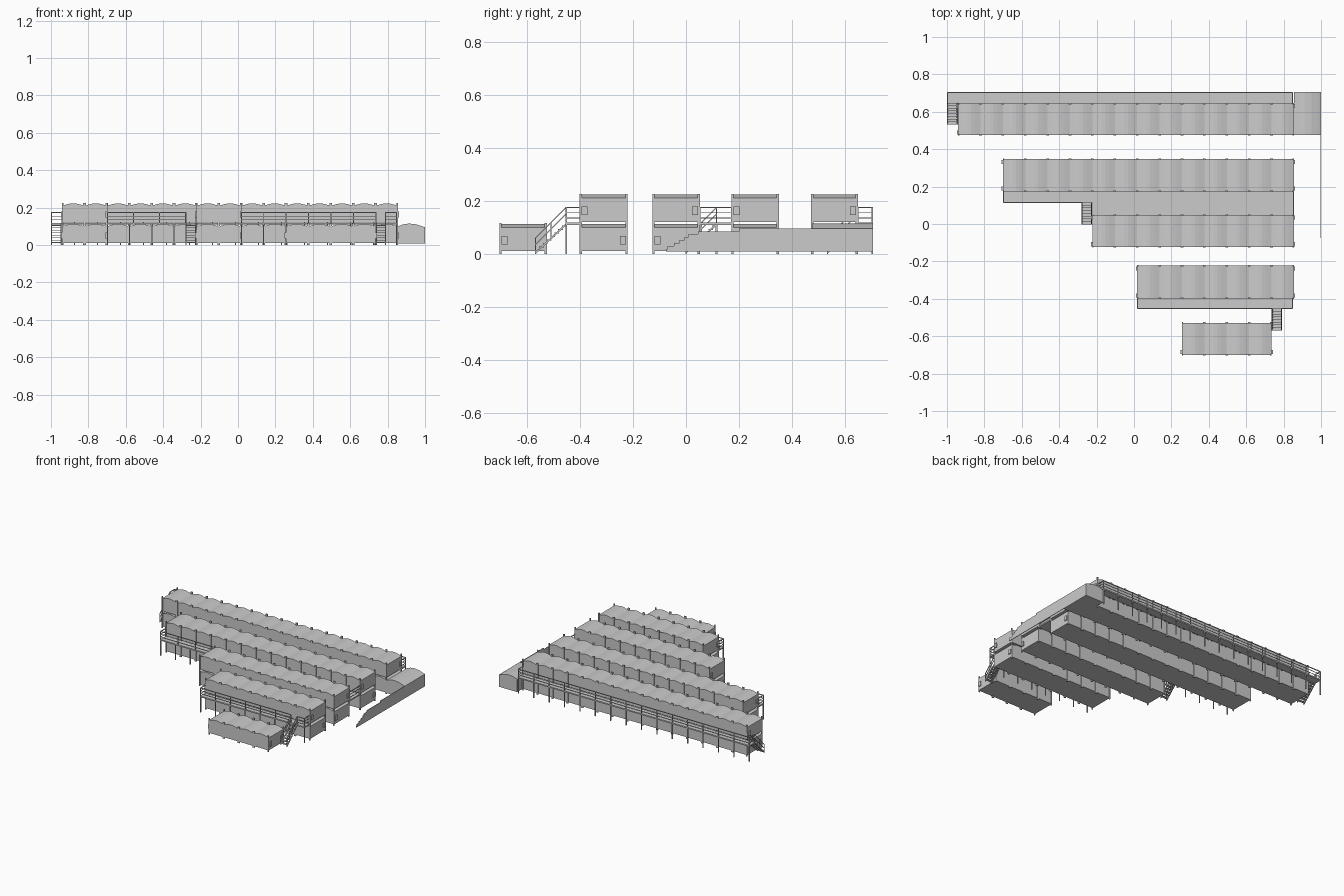
import bpy, bmesh
from mathutils import Vector, Matrix

default = bpy.data.objects.get("Cube")
if default:
    bpy.data.objects.remove(default, do_unlink=True)

PITCH = 0.1197      # width of one cabin module
STOREY = 0.11
DECK_TOP = 0.118
RAIL_TOP = 0.175
BAR = 0.005


def finish(bm, name):
    bmesh.ops.recalc_face_normals(bm, faces=bm.faces)
    mesh = bpy.data.meshes.new(name)
    bm.to_mesh(mesh)
    bm.free()
    obj = bpy.data.objects.new(name, mesh)
    bpy.context.collection.objects.link(obj)
    return obj


def box(bm, x0, x1, y0, y1, z0, z1):
    lo, hi = Vector((x0, y0, z0)), Vector((x1, y1, z1))
    mat = Matrix.Translation((lo + hi) / 2) @ Matrix.Diagonal((*(hi - lo), 1))
    bmesh.ops.create_cube(bm, size=1, matrix=mat)


def beam(bm, a, b, size=BAR):
    a, b = Vector(a), Vector(b)
    d = b - a
    rot = d.to_track_quat('Z', 'Y').to_matrix().to_4x4()
    mat = Matrix.Translation((a + b) / 2) @ rot @ Matrix.Diagonal((size, size, d.length, 1))
    bmesh.ops.create_cube(bm, size=1, matrix=mat)


def prism(bm, outline, y0, y1):
    # Extrude an x-z outline along y
    face = bm.faces.new([bm.verts.new((x, y0, z)) for x, z in outline])
    moved = bmesh.ops.extrude_face_region(bm, geom=[face])["geom"]
    verts = [v for v in moved if isinstance(v, bmesh.types.BMVert)]
    bmesh.ops.translate(bm, verts=verts, vec=(0, y1 - y0, 0))


def arch(x0, x1, eave, rise):
    shape = [(0, 0), (0.25, 0.65), (0.42, 1), (0.58, 1), (0.75, 0.65), (1, 0)]
    return [(x0 + (x1 - x0) * t, eave + rise * h) for t, h in shape]


def cabin_row(name, x0, count, y0, y1, z):
    # One arched cabin with corner posts, repeated along the row
    bm = bmesh.new()
    base, eave = z + 0.01, z + 0.1
    x1 = x0 + PITCH
    prism(bm, [(x1, base), (x0, base)] + arch(x0, x1, eave, 0.013), y0, y1)
    for x in (x0, x1 - 0.007):
        for y in (y0 - 0.003, y1 - 0.005):
            box(bm, x, x + 0.007, y, y + 0.008, z, z + 0.116)
    row = finish(bm, name)
    arr = row.modifiers.new("repeat", 'ARRAY')
    arr.count = count
    arr.use_relative_offset = False
    arr.use_constant_offset = True
    arr.constant_offset_displace = (PITCH, 0, 0)


def wall_units(name, x0, x1, y, z):
    # Small units hung on both end walls
    bm = bmesh.new()
    for x in (x0, x1):
        box(bm, x - 0.007, x + 0.007, y - 0.011, y + 0.011, z + 0.036, z + 0.068)
    finish(bm, name)


def railing(bm, a, b):
    a, b = Vector((*a, 0)), Vector((*b, 0))
    for z in (RAIL_TOP, 0.155, 0.135):
        lift = Vector((0, 0, z))
        beam(bm, a + lift, b + lift, BAR if z == RAIL_TOP else 0.003)
    spans = max(1, round((b - a).length / PITCH))
    for i in range(spans + 1):
        p = a.lerp(b, i / spans)
        beam(bm, p + Vector((0, 0, 0.11)), p + Vector((0, 0, RAIL_TOP)))


def stair(name, x0, x1, y):
    # Flight running down towards -y
    bm = bmesh.new()
    run, steps = 0.115, 8
    for i in range(steps):
        ty, tz = y - run * (i + 0.5) / steps, DECK_TOP * (1 - (i + 1) / (steps + 1))
        box(bm, x0, x1, ty - 0.009, ty + 0.009, tz - 0.002, tz + 0.002)
    for x in (x0 + 0.002, x1 - 0.002):
        beam(bm, (x, y, 0.112), (x, y - run, 0.004), 0.006)
        for drop in (0, 0.025):
            beam(bm, (x, y, RAIL_TOP - drop), (x, y - run, 0.06 - drop), 0.004)
        for t in (0, 0.5, 1):
            py, pz = y - run * t, 0.112 * (1 - t)
            beam(bm, (x, py, pz), (x, py, pz + 0.062), 0.004)
    finish(bm, name)


def deck(name, x0, x1, y0, y1):
    bm = bmesh.new()
    box(bm, x0, x1, y0, y1, DECK_TOP - 0.009, DECK_TOP)
    finish(bm, name)


def deck_posts(name, x0, x1, y):
    bm = bmesh.new()
    spans = round((x1 - x0) / PITCH)
    for i in range(spans + 1):
        x = x0 + (x1 - x0) * i / spans
        beam(bm, (x, y, 0), (x, y, 0.112), 0.006)
    finish(bm, name)


def rails(name, *runs):
    bm = bmesh.new()
    for a, b in runs:
        railing(bm, a, b)
    finish(bm, name)


# Cabin rows: name, module count, y range, storeys, side of the upper walkway
END = 0.855
ROWS = [
    ("back_row", 15, 0.475, 0.645, 2, 1),
    ("second_row", 13, 0.175, 0.347, 2, -1),
    ("middle_row", 9, -0.123, 0.049, 2, 1),
    ("fourth_row", 7, -0.398, -0.223, 2, -1),
    ("front_row", 4, -0.70, -0.528, 1, 1),
]
for name, count, y0, y1, storeys, side in ROWS:
    end = 0.735 if storeys == 1 else END
    start = end - count * PITCH
    for level in range(storeys):
        tag = f"{name}_{'upper' if level else 'lower'}"
        cabin_row(tag + "_cabins", start, count, y0, y1, level * STOREY)
        towards = side if level else -side
        unit_y = y1 - 0.015 if towards > 0 else y0 + 0.015
        wall_units(tag + "_wall_units", start, end, unit_y, level * STOREY)

# Back walkway
deck("back_deck", -1, 0.85, 0.645, 0.705)
deck_posts("back_deck_posts", -0.997, 0.847, 0.702)
rails("back_railing", ((-0.997, 0.702), (0.847, 0.702)),
      ((-0.997, 0.648), (-0.997, 0.702)), ((0.847, 0.648), (0.847, 0.702)))
stair("back_stair", -1, -0.943, 0.648)

# Walkway between the second and middle rows
deck("second_deck", -0.70, -0.222, 0.112, 0.175)
deck("shared_deck", -0.222, END, 0.049, 0.175)
deck_posts("second_deck_posts", -0.698, -0.224, 0.115)
rails("second_railing", ((-0.698, 0.115), (-0.28, 0.115)),
      ((-0.698, 0.115), (-0.698, 0.172)), ((0.852, 0.052), (0.852, 0.172)))
stair("second_stair", -0.28, -0.226, 0.115)

# Walkway of the fourth row
deck("fourth_deck", 0.015, 0.85, -0.455, -0.398)
deck_posts("fourth_deck_posts", 0.018, 0.847, -0.452)
rails("fourth_railing", ((0.018, -0.452), (0.737, -0.452)),
      ((0.79, -0.452), (0.847, -0.452)), ((0.018, -0.452), (0.018, -0.4)),
      ((0.847, -0.452), (0.847, -0.4)))
stair("fourth_stair", 0.737, 0.79, -0.452)

# Low annex with an arched roof at the end of the back row
bm = bmesh.new()
roof = [(0.855, 0.1), (0.885, 0.111), (0.915, 0.115), (0.95, 0.111), (0.98, 0.102), (0.998, 0.095)]
prism(bm, [(0.998, 0.008), (0.855, 0.008)] + roof, 0.475, 0.705)
finish(bm, "annex")

# Boundary wall of stacked boards, stepping down to the front
bm = bmesh.new()
for i, y in enumerate([-0.075, -0.07, -0.045, -0.025, -0.005, 0.01, 0.045, 0.2]):
    z = 0.008 + i * 0.011
    box(bm, 0.996, 1, y, 0.705, z, z + 0.011)
finish(bm, "boundary_wall")
